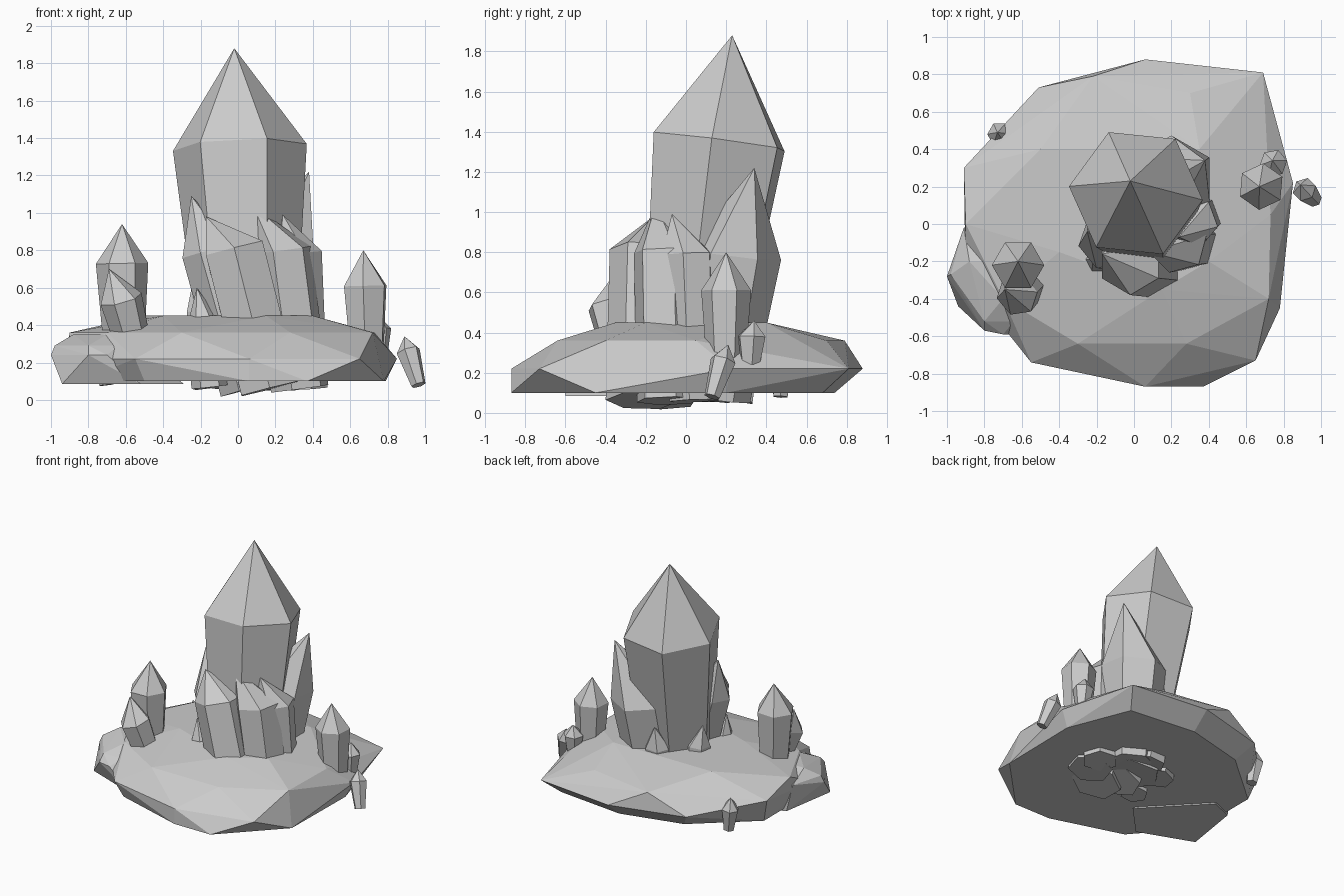
import bpy, bmesh, math
from mathutils import Vector

old = bpy.data.objects.get("Cube")
if old:
    bpy.data.objects.remove(old, do_unlink=True)

grey = bpy.data.materials.new("stone_grey")
grey.use_nodes = True
colour = (0.6, 0.6, 0.6, 1)
grey.diffuse_color = colour
grey.node_tree.nodes["Principled BSDF"].inputs["Base Color"].default_value = colour


def finish(bm, name):
    bmesh.ops.recalc_face_normals(bm, faces=bm.faces)
    mesh = bpy.data.meshes.new(name)
    bm.to_mesh(mesh)
    bm.free()
    mesh.materials.append(grey)
    obj = bpy.data.objects.new(name, mesh)
    bpy.context.collection.objects.link(obj)
    return obj


def crystal(name, base, shoulder, tip, base_radius, radius, turn=0, sides=6):
    """Tapered prism from base to shoulder, closed by a point at the tip."""
    bm = bmesh.new()
    base, shoulder, tip = Vector(base), Vector(shoulder), Vector(tip)
    axis = shoulder - base
    tilt = Vector((0, 0, 1)).rotation_difference(axis)
    rings = []
    for centre, r in ((base, base_radius), (shoulder, radius)):
        ring = []
        for i in range(sides):
            a = math.radians(turn) + math.tau * i / sides
            offset = tilt @ Vector((r * math.cos(a), r * math.sin(a), 0))
            ring.append(bm.verts.new(centre + offset))
        rings.append(ring)
    low, high = rings
    point = bm.verts.new(tip)
    bm.faces.new(low[::-1])
    for i in range(sides):
        j = (i + 1) % sides
        bm.faces.new((low[i], low[j], high[j], high[i]))
        bm.faces.new((high[i], high[j], point))
    return finish(bm, name)


def boulder(name, layers):
    """Faceted rock: convex hull of points grouped by height."""
    bm = bmesh.new()
    for height, points in layers:
        for x, y in points:
            bm.verts.new((x, y, height))
    result = bmesh.ops.convex_hull(bm, input=bm.verts)
    loose = {v for v in result["geom_interior"] + result["geom_unused"]
             if isinstance(v, bmesh.types.BMVert)}
    bmesh.ops.delete(bm, geom=list(loose), context="VERTS")
    bmesh.ops.dissolve_limit(bm, angle_limit=math.radians(1),
                             verts=bm.verts, edges=bm.edges)
    return finish(bm, name)


# Rock base and the smaller rock at its edge
boulder("rock_base", (
    (0.1, ((.37, -.87), (.06, -.87), (-.5, -.7), (-.85, -.3), (-.85, .25), (-.42, .62),
           (.06, .74), (.6, .68), (.79, .2), (.78, -.45))),
    (0.22, ((.06, .88), (.69, .81), (.85, .22), (.65, -.73), (.06, -.87),
            (-.55, -.74), (-.9, -.3), (-.51, .73))),
    (0.29, ((-.91, .3),)),
    (0.36, ((-.9, 0), (-.22, .79), (.3, .7), (.73, .05), (.72, -.4),
            (.28, -.64), (-.3, -.64), (-.7, -.4))),
    (0.45, ((-.5, .4), (.35, .4), (.4, -.2), (.15, -.35), (-.4, -.15))),
))
boulder("side_rock", (
    (0.085, ((-.94, -.44), (-.87, 0), (-.7, .07), (-.29, -.36), (-.52, -.6))),
    (0.24, ((-1, -.28), (-.97, -.2), (-.8, -.57), (-.7, -.59))),
    (0.29, ((-.98, -.27), (-.8, -.52), (-.64, -.52), (-.91, -.02))),
    (0.35, ((-.88, -.2), (-.7, -.4), (-.6, -.2))),
))

# Tall central crystal
crystal("main_crystal", (.06, 0, .08), (.01, .165, 1.35), (-.02, .23, 1.88), .24, .36, -6)

# Leaning crystals clustered around it
crystal("left_crystal", (.06, -.1, .06), (-.15, -.09, .8), (-.25, -.04, 1.09), .16, .155, 10)
crystal("front_crystal", (.17, -.22, .06), (-.02, -.2, .81), (-.17, -.16, .98), .18, .18, 30)
crystal("front_right_crystal", (.33, -.09, .06), (.23, -.1, .8), (.08, -.15, 1.04), .16, .165, 15)
crystal("right_crystal", (.35, .04, .06), (.31, .01, .79), (.24, -.07, .99), .13, .14, -10)
crystal("back_crystal", (.16, .15, .07), (.2, .24, .79), (.38, .34, 1.22), .17, .235, 30)
crystal("front_shard", (-.15, -.18, .07), (-.19, -.19, .45), (-.22, -.19, .6), .1, .07)
crystal("left_shard", (-.13, .1, .07), (-.19, .12, .48), (-.24, .13, .64), .12, .09, 20)
crystal("back_shard", (.06, .22, .07), (.03, .3, .48), (.02, .36, .64), .13, .1)

# Small crystals standing around the rim
crystal("left_post", (-.61, -.22, .3), (-.62, -.22, .73), (-.62, -.2, .94), .11, .14, 0)
crystal("left_post_small", (-.54, -.31, .22), (-.625, -.38, .54), (-.69, -.35, .7), .09, .115, 10)
crystal("right_post", (.69, .2, .22), (.68, .2, .61), (.67, .2, .8), .095, .125, 25)
crystal("right_post_small", (.75, .32, .24), (.745, .325, .38), (.74, .34, .46), .05, .075, 10)
crystal("right_loose_shard", (.965, .13, .08), (.91, .185, .26), (.89, .21, .34), .04, .065, 15)
crystal("back_loose_shard", (-.7, .47, .08), (-.72, .48, .25), (-.73, .49, .34), .04, .065)
